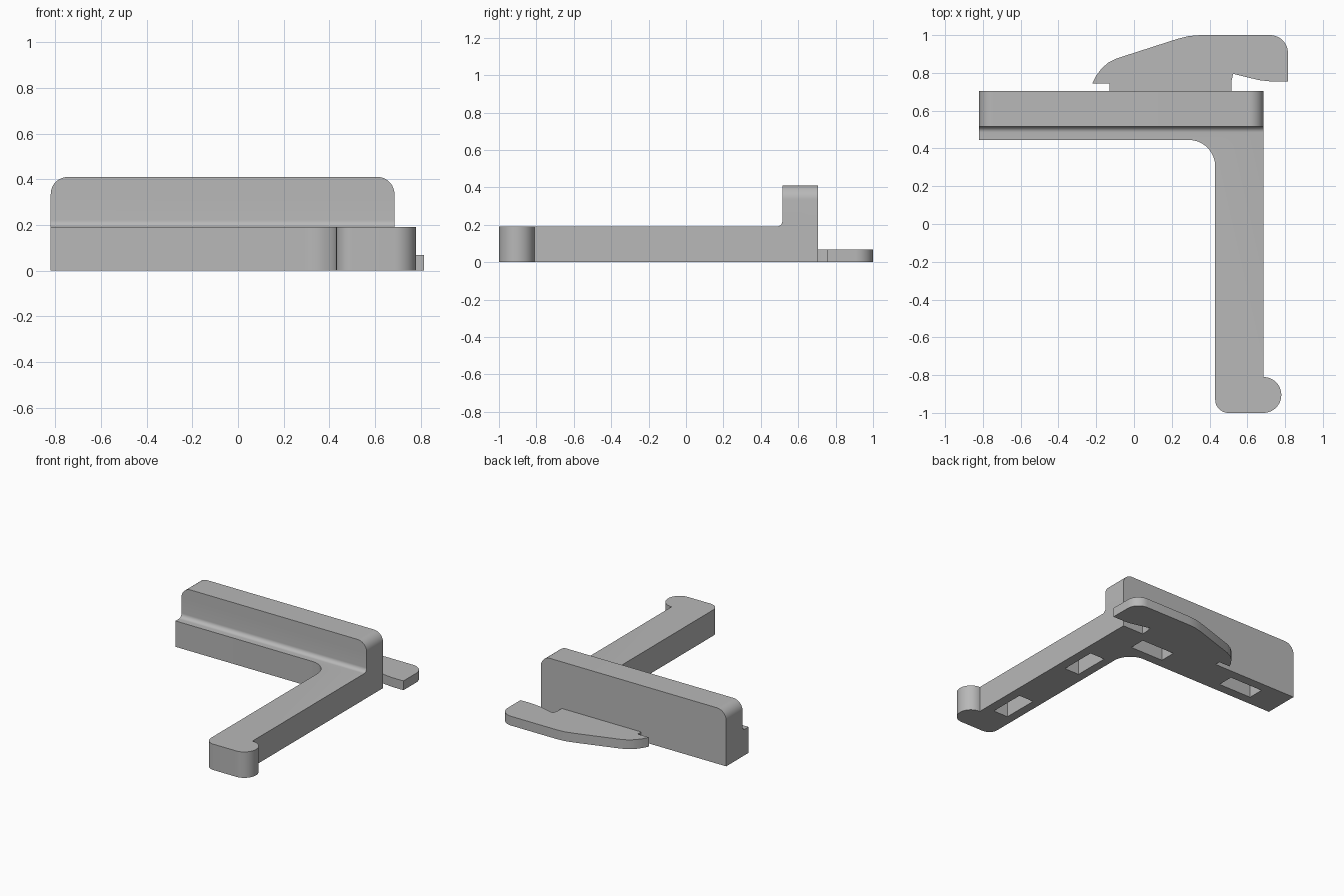
import bpy
import bmesh
from math import cos, sin, radians

cube = bpy.data.objects.get("Cube")
if cube:
    bpy.data.objects.remove(cube, do_unlink=True)

grey = bpy.data.materials.new("plain_grey")
grey.use_nodes = True
grey.diffuse_color = (0.48, 0.48, 0.48, 1)
grey.node_tree.nodes["Principled BSDF"].inputs["Base Color"].default_value = grey.diffuse_color


def arc(cx, cy, r, start, end, steps=12):
    angles = [radians(start + (end - start) * i / steps) for i in range(steps + 1)]
    return [(cx + r * cos(a), cy + r * sin(a)) for a in angles]


def prism(name, outline, low, high, axis="Z"):
    """Extrude a closed outline along the given axis."""
    place = {"X": lambda u, v, w: (w, u, v),
             "Y": lambda u, v, w: (u, w, v),
             "Z": lambda u, v, w: (u, v, w)}[axis]
    bm = bmesh.new()
    ends = [[bm.verts.new(place(u, v, w)) for u, v in outline] for w in (low, high)]
    for ring in ends:
        bm.faces.new(ring)
    count = len(outline)
    for i in range(count):
        j = (i + 1) % count
        bm.faces.new((ends[0][i], ends[0][j], ends[1][j], ends[1][i]))
    bmesh.ops.recalc_face_normals(bm, faces=bm.faces)
    mesh = bpy.data.meshes.new(name)
    bm.to_mesh(mesh)
    bm.free()
    mesh.materials.append(grey)
    obj = bpy.data.objects.new(name, mesh)
    bpy.context.collection.objects.link(obj)
    return obj


def combine(target, other, operation):
    bpy.context.view_layer.objects.active = target
    mod = target.modifiers.new(operation.lower(), "BOOLEAN")
    mod.object = other
    mod.operation = operation
    mod.solver = "EXACT"
    bpy.ops.object.modifier_apply(modifier=mod.name)
    bpy.data.objects.remove(other, do_unlink=True)


LEFT, RIGHT, BACK = -0.82, 0.685, 0.705
ARM, BAR, STEP = 0.43, 0.445, 0.19

# L-shaped base: crossbar, long arm and the rounded toe
base = [(LEFT, BACK), (LEFT, BAR)]
base += arc(ARM - 0.14, BAR - 0.14, 0.14, 90, 0)
base += arc(ARM + 0.07, -0.93, 0.07, 180, 270)
base += arc(RIGHT, -0.905, 0.095, -90, 90, 24)
base += [(RIGHT, BACK)]
bracket = prism("bracket", base, 0, STEP)

# Upright wall with rounded top corners
wall = [(LEFT, 0.1)]
wall += arc(LEFT + 0.075, 0.335, 0.075, 180, 90)
wall += arc(RIGHT - 0.075, 0.335, 0.075, 90, 0)
wall += [(RIGHT, 0.1)]
combine(bracket, prism("wall", wall, 0.515, BACK, "Y"), "UNION")

# Concave fillet at the foot of the wall
fillet = arc(0.485, STEP + 0.03, 0.03, 270, 360, 8)
fillet += [(0.54, STEP + 0.03), (0.54, 0.15), (0.485, 0.15)]
combine(bracket, prism("fillet", fillet, LEFT, RIGHT, "X"), "UNION")

# Thin hooked catch plate behind the wall
catch = [(-0.13, 0.66), (-0.13, 0.745), (-0.22, 0.745), (-0.20, 0.785),
         (-0.17, 0.825), (-0.135, 0.855), (-0.09, 0.877),
         (0.23, 0.98), (0.29, 0.995), (0.35, 1.0)]
catch += arc(0.72, 0.905, 0.095, 90, 0)
catch += [(0.815, 0.755), (0.72, 0.755), (0.66, 0.762),
          (0.525, 0.795), (0.515, 0.75), (0.515, 0.66)]
combine(bracket, prism("catch", catch, 0, 0.068), "UNION")

# Rectangular pockets in the underside: two in the arm, two in the crossbar
for x, y, w, d in ((0.555, -0.61, 0.12, 0.27), (0.555, 0.14, 0.12, 0.27),
                   (0.32, 0.575, 0.27, 0.12), (-0.46, 0.575, 0.27, 0.12)):
    rect = [(x + sx * w / 2, y + sy * d / 2)
            for sx, sy in ((-1, -1), (1, -1), (1, 1), (-1, 1))]
    combine(bracket, prism("pocket", rect, -0.1, 0.13), "DIFFERENCE")

bpy.ops.object.select_all(action="DESELECT")
bracket.select_set(True)
bpy.context.view_layer.objects.active = bracket
bpy.ops.object.shade_smooth_by_angle(angle=radians(25))
